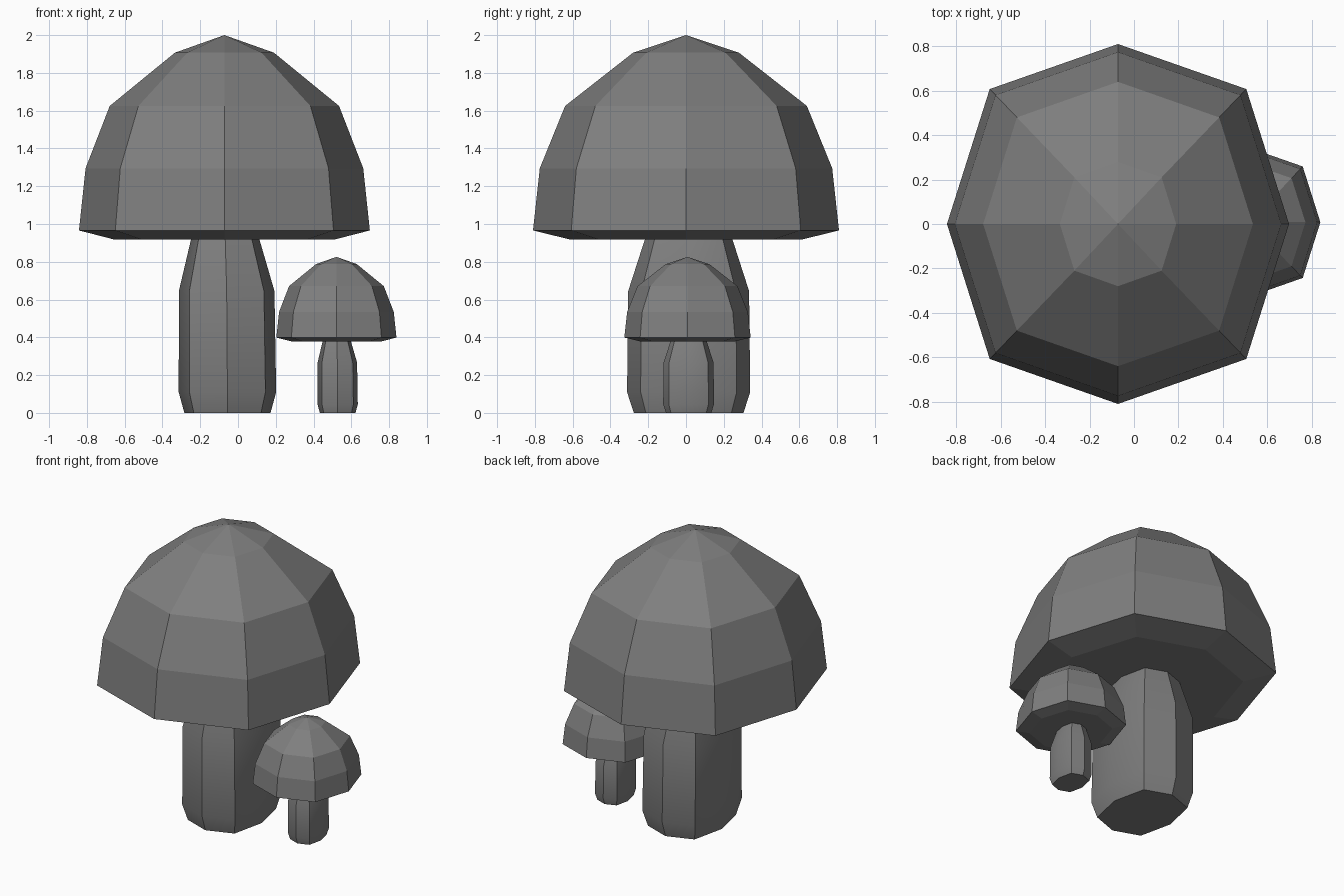
import bpy, bmesh
from math import cos, sin, pi, radians

if "Cube" in bpy.data.objects:
    bpy.data.objects.remove(bpy.data.objects["Cube"])

grey = bpy.data.materials.new("dark_grey")
grey.diffuse_color = (0.21, 0.21, 0.21, 1)
grey.use_nodes = True
grey.node_tree.nodes["Principled BSDF"].inputs["Base Color"].default_value = grey.diffuse_color


def loft(name, rings, diag, apex=None, scale=1.0, loc=(0, 0)):
    """Skin eight-sided rings (cx, cy, rx, ry, z); diag is the corner reach on the diagonals."""
    bm = bmesh.new()

    def vert(x, y, z):
        return bm.verts.new((loc[0] + x * scale, loc[1] + y * scale, z * scale))

    loops = []
    for cx, cy, rx, ry, z in rings:
        loop = []
        for i in range(8):
            a = i * pi / 4
            k = diag / cos(pi / 4) if i % 2 else 1.0
            loop.append(vert(cx + rx * k * cos(a), cy + ry * k * sin(a), z))
        loops.append(loop)
    for lo, hi in zip(loops, loops[1:]):
        for i in range(8):
            j = (i + 1) % 8
            bm.faces.new((lo[i], lo[j], hi[j], hi[i]))
    bm.faces.new(loops[0][::-1])
    if apex is None:
        bm.faces.new(loops[-1])
    else:
        tip = vert(0, 0, apex)
        for i in range(8):
            bm.faces.new((loops[-1][i], loops[-1][(i + 1) % 8], tip))
    bmesh.ops.recalc_face_normals(bm, faces=bm.faces)
    mesh = bpy.data.meshes.new(name)
    bm.to_mesh(mesh)
    bm.free()
    mesh.materials.append(grey)
    ob = bpy.data.objects.new(name, mesh)
    bpy.context.collection.objects.link(ob)
    return ob


# Underside, rim and dome of the cap
CAP = [(0, 0, 0.58, 0.61, 0.917),
       (0, 0, 0.77, 0.81, 0.966),
       (0, 0, 0.735, 0.774, 1.295),
       (0, 0, 0.607, 0.64, 1.625),
       (0, 0, 0.262, 0.28, 1.907)]

# Stalk, bevelled at the foot and narrowing under the cap
STEM = [(0.016, 0.014, 0.228, 0.29, 0.0),
        (0.016, 0.014, 0.258, 0.326, 0.11),
        (0.012, 0.014, 0.253, 0.320, 0.645),
        (0.004, 0.014, 0.178, 0.228, 0.93)]

# The small mushroom is a scaled copy of the large one
for label, scale, loc in (("large", 1.0, (-0.072, 0.0)),
                          ("small", 0.413, (0.521, 0.008))):
    loft(label + "_cap", CAP, 0.75, 2.0, scale, loc)
    stem = loft(label + "_stem", STEM, 0.78, None, scale, loc)
    # Soft bends along the stalk, crisp corners around it
    stem.data.shade_smooth()
    stem.data.set_sharp_from_angle(angle=radians(25))
